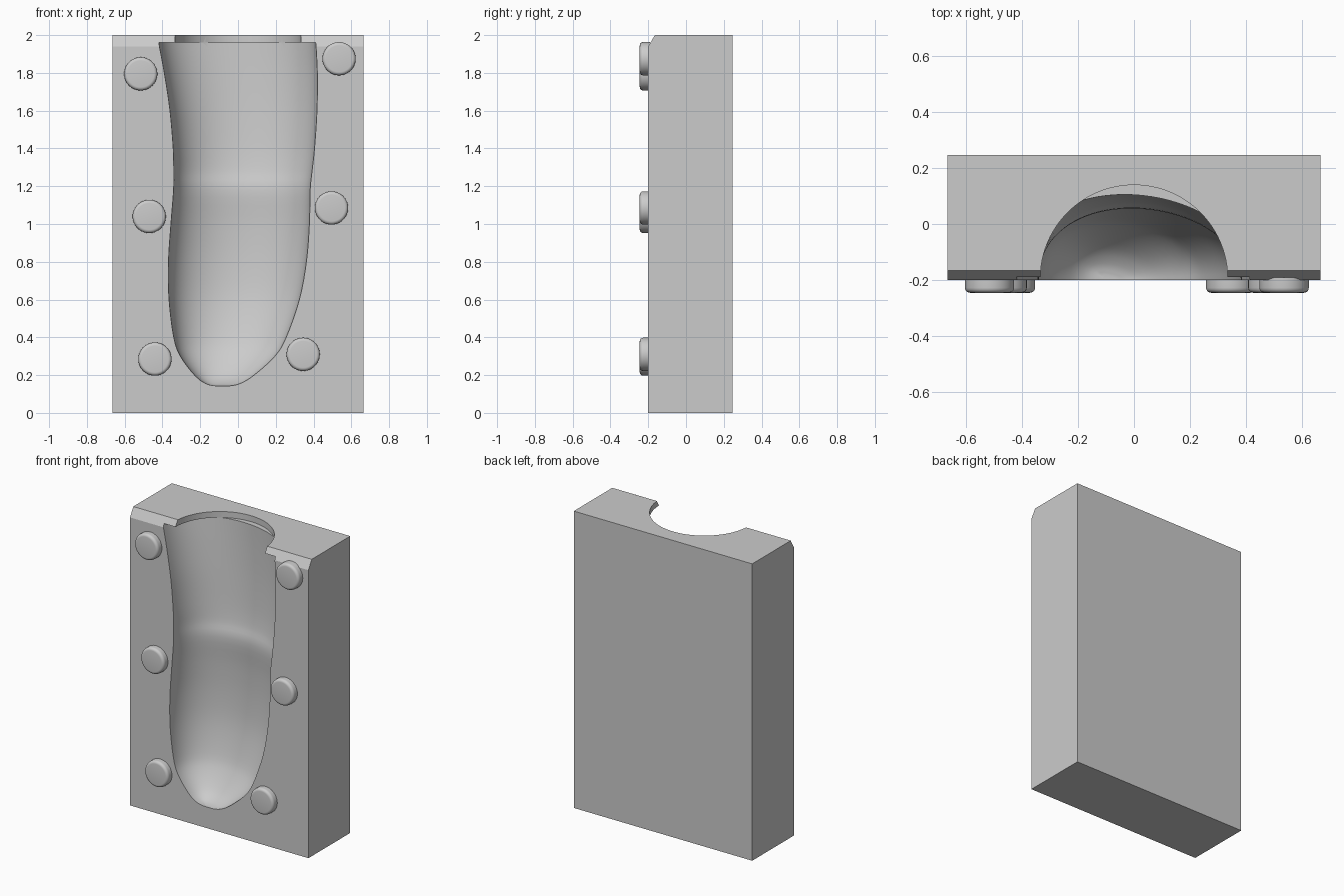
import bpy, bmesh, math
from mathutils import Vector, Matrix

cube = bpy.data.objects.get("Cube")
if cube:
    bpy.data.objects.remove(cube, do_unlink=True)

grey = bpy.data.materials.new("light grey")
grey.use_nodes = True
colour = (0.6, 0.6, 0.6, 1)
grey.diffuse_color = colour
grey.node_tree.nodes["Principled BSDF"].inputs["Base Color"].default_value = colour

FRONT, BACK, HALF = -0.2, 0.245, 0.665


def finish(name, bm):
    bmesh.ops.recalc_face_normals(bm, faces=bm.faces)
    mesh = bpy.data.meshes.new(name)
    bm.to_mesh(mesh)
    bm.free()
    mesh.materials.append(grey)
    ob = bpy.data.objects.new(name, mesh)
    bpy.context.collection.objects.link(ob)
    return ob


def select(ob):
    bpy.ops.object.select_all(action='DESELECT')
    ob.select_set(True)
    bpy.context.view_layer.objects.active = ob


def loft(name, rings):
    bm = bmesh.new()
    rows = [[bm.verts.new(p) for p in ring] for ring in rings]
    n = len(rows[0])
    for a, b in zip(rows, rows[1:]):
        for i in range(n):
            j = (i + 1) % n
            bm.faces.new((a[i], a[j], b[j], b[i]))
    bm.faces.new(rows[0])
    bm.faces.new(rows[-1])
    return finish(name, bm)


# Block with a chamfer along the top front edge
side = [(FRONT, 0), (BACK, 0), (BACK, 2), (-0.165, 2), (FRONT, 1.94)]
block = loft("mould_block", [[(x, y, z) for y, z in side] for x in (-HALF, HALF)])

# Cavity stations: height, left edge, right edge, depth
stations = [Vector(s) for s in (
    (0.142, -0.11, -0.05, 0.02), (0.155, -0.17, 0.01, 0.06), (0.2, -0.23, 0.085, 0.115),
    (0.3, -0.305, 0.195, 0.18), (0.4, -0.34, 0.255, 0.22), (0.6, -0.365, 0.325, 0.26),
    (0.8, -0.368, 0.362, 0.272), (1.0, -0.355, 0.378, 0.268), (1.18, -0.341, 0.382, 0.255),
    (1.28, -0.34, 0.392, 0.275), (1.4, -0.343, 0.405, 0.288), (1.6, -0.36, 0.418, 0.298),
    (1.8, -0.39, 0.42, 0.303), (1.96, -0.42, 0.412, 0.305))]


def spline(pts, steps):
    for i in range(len(pts) - 1):
        a, b = pts[max(i - 1, 0)], pts[i]
        c, d = pts[i + 1], pts[min(i + 2, len(pts) - 1)]
        for k in range(steps):
            t = k / steps
            yield (b * 2 + (c - a) * t + (a * 2 - b * 5 + c * 4 - d) * t ** 2
                   + (b * 3 - a - c * 3 + d) * t ** 3) / 2
    yield pts[-1]


def cavity_ring(s, n=40):
    z, left, right, depth = s
    mid, half = (left + right) / 2, (right - left) / 2
    ring = [(left, FRONT - 0.1, z)]
    for i in range(n + 1):
        a = math.pi * i / n
        lean = -0.03 * math.sin(a) ** 2
        ring.append((mid - half * math.cos(a) + lean,
                     FRONT + depth * math.sin(a) ** 0.95, z))
    ring.append((right, FRONT - 0.1, z))
    return ring


cavity = loft("cavity_cutter", [cavity_ring(s) for s in spline(stations, 4)])


def disc(radius, y, z, n=96):
    return [(radius * math.cos(2 * math.pi * i / n),
             y + radius * math.sin(2 * math.pi * i / n), z) for i in range(n)]


# Round mouth opening through the top
mouth = loft("mouth_cutter", [disc(0.334, -0.195, z) for z in (1.9598, 2.1)])

for cutter in (cavity, mouth):
    cutter.hide_render = True
    select(block)
    mod = block.modifiers.new("cut", 'BOOLEAN')
    mod.operation, mod.solver, mod.object = 'DIFFERENCE', 'EXACT', cutter
    bpy.ops.object.modifier_apply(modifier=mod.name)
    bpy.data.objects.remove(cutter, do_unlink=True)
select(block)
bpy.ops.object.shade_smooth_by_angle(angle=math.radians(30))

# Locating pegs with rounded front rims
pegs = [("upper_right", -0.515, 1.795), ("upper_left", 0.535, 1.875),
        ("middle_right", -0.47, 1.04), ("middle_left", 0.495, 1.085),
        ("lower_right", -0.44, 0.285), ("lower_left", 0.345, 0.31)]
R, TIP, ROUND = 0.088, -0.245, 0.018
for label, x, z in pegs:
    profile = [(R, FRONT + 0.01)]
    for k in range(6):
        a = math.pi / 2 * k / 5
        profile.append((R - ROUND + ROUND * math.cos(a), TIP + ROUND - ROUND * math.sin(a)))
    turn = Matrix.Translation((x, 0, z)) @ Matrix.Rotation(math.pi / 2, 4, 'X')
    rings = [[turn @ Vector(p) for p in disc(r, 0, -y, 48)] for r, y in profile]
    peg = loft(label + "_peg", rings)
    select(peg)
    bpy.ops.object.shade_smooth_by_angle(angle=math.radians(30))
